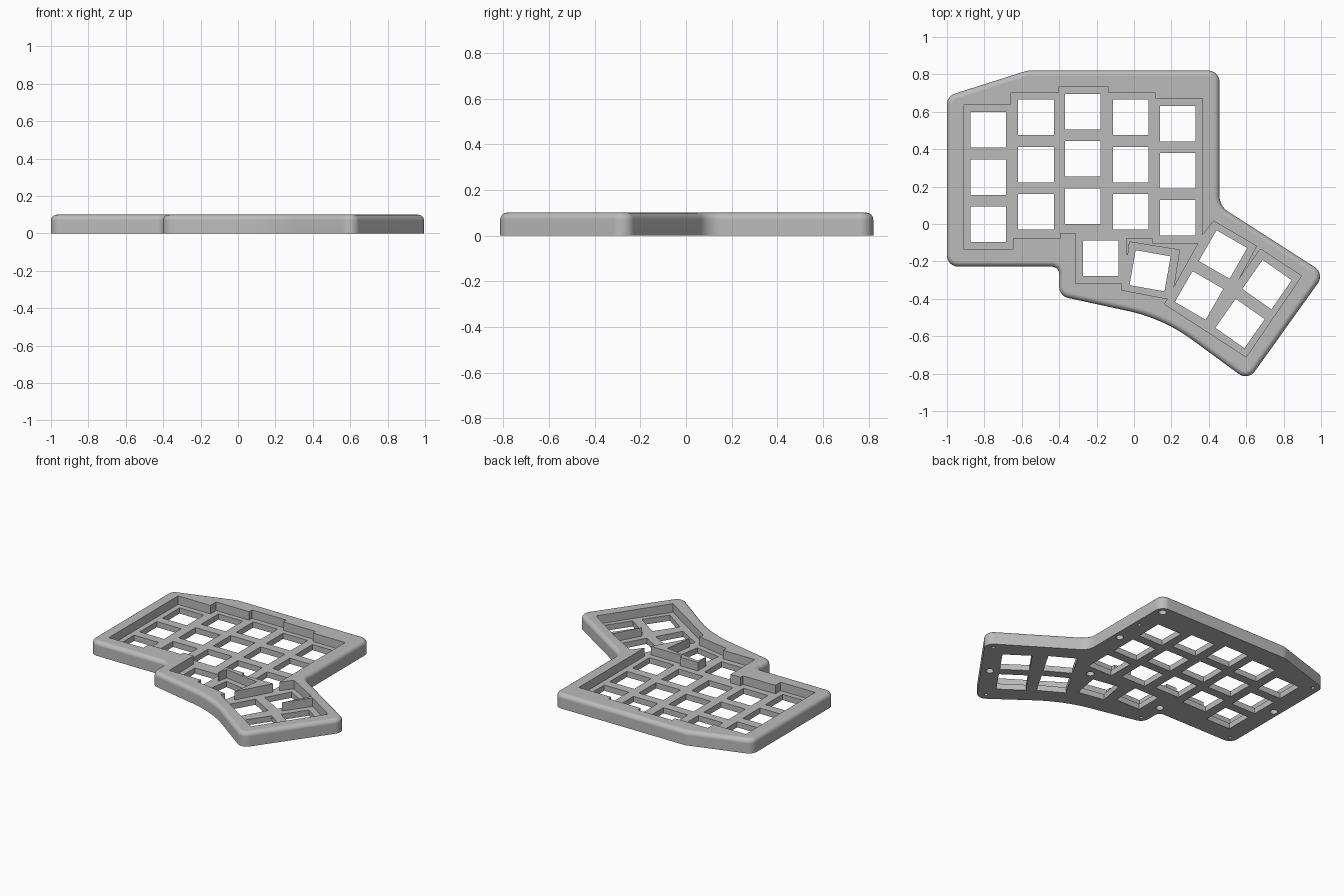
import bpy, bmesh, math
from mathutils import Vector, Matrix

old = bpy.data.objects.get("Cube")
if old:
    bpy.data.objects.remove(old)

HEIGHT, PLATE, FILLET = 0.1, 0.04, 0.03

grey = bpy.data.materials.new("grey_plastic")
grey.use_nodes = True
GREY = (0.5, 0.5, 0.5, 1)
grey.diffuse_color = GREY
grey.node_tree.nodes["Principled BSDF"].inputs["Base Color"].default_value = GREY


def make_object(name, bm):
    bmesh.ops.recalc_face_normals(bm, faces=bm.faces)
    mesh = bpy.data.meshes.new(name)
    bm.to_mesh(mesh)
    bm.free()
    mesh.materials.append(grey)
    obj = bpy.data.objects.new(name, mesh)
    bpy.context.collection.objects.link(obj)
    return obj


def loft(bm, rings):
    """Skin closed rings of equal length and cap both ends."""
    rows = [[bm.verts.new(p) for p in ring] for ring in rings]
    n = len(rows[0])
    for low, high in zip(rows, rows[1:]):
        for i in range(n):
            j = (i + 1) % n
            bm.faces.new((low[i], low[j], high[j], high[i]))
    bm.faces.new(rows[0][::-1])
    bm.faces.new(rows[-1])


def prism(name, points, z0, z1):
    bm = bmesh.new()
    loft(bm, [[(x, y, z) for x, y in points] for z in (z0, z1)])
    return make_object(name, bm)


def rounded(corners):
    """Round a counter-clockwise polygon; gives points with outward normals."""
    out = []
    for i, (x, y, r) in enumerate(corners):
        p = Vector((x, y))
        a = Vector(corners[i - 1][:2])
        b = Vector(corners[(i + 1) % len(corners)][:2])
        d1, d2 = (p - a).normalized(), (b - p).normalized()
        turn = math.atan2(d1.x * d2.y - d1.y * d2.x, d1.dot(d2))
        s = math.copysign(1, turn)
        n1 = Vector((d1.y, -d1.x))
        center = p - d1 * r * math.tan(abs(turn) / 2) - n1 * r * s
        steps = 10
        for k in range(steps + 1):
            n = Matrix.Rotation(turn * k / steps, 2) @ n1
            out.append((center + n * r * s, n))
    return out


def cut(target, cutter):
    mod = target.modifiers.new("cut", 'BOOLEAN')
    mod.operation, mod.solver, mod.object = 'DIFFERENCE', 'EXACT', cutter
    bpy.context.view_layer.objects.active = target
    bpy.ops.object.modifier_apply(modifier=mod.name)
    bpy.data.objects.remove(cutter)


# Case body: rounded outline with a rolled top edge
outline = rounded([
    (-1, -0.228, 0.06), (-0.4, -0.228, 0.04), (-0.4, -0.385, 0.06),
    (0.157, -0.506, 0.9), (0.61, -0.838, 0.06), (1.02, -0.265, 0.06),
    (0.457, 0.096, 0.1), (0.457, 0.82, 0.06), (-0.57, 0.82, 0.1),
    (-1, 0.684, 0.06)])
profile = [(0, 0)]
for k in range(7):
    t = math.pi / 2 * k / 6
    profile.append((FILLET * (1 - math.cos(t)), HEIGHT - FILLET * (1 - math.sin(t))))
bm = bmesh.new()
loft(bm, [[(*(p - n * d), z) for p, n in outline] for d, z in profile])
case = make_object("case", bm)

# Stepped cavity, open at the top
cavity = [
    (-0.912, -0.134), (-0.644, -0.134), (-0.644, -0.075), (-0.393, -0.075),
    (-0.393, -0.048), (-0.313, -0.048), (-0.313, -0.318), (-0.067, -0.318),
    (-0.067, -0.353), (0.18, -0.4), (0.163, -0.428), (0.6, -0.711),
    (0.896, -0.278), (0.676, -0.134), (0.555, -0.303), (0.655, -0.118),
    (0.425, 0.016), (0.366, -0.06), (0.366, 0.67), (0.115, 0.67),
    (0.115, 0.7), (-0.137, 0.7), (-0.137, 0.733), (-0.404, 0.733),
    (-0.404, 0.7), (-0.66, 0.7), (-0.66, 0.636), (-0.912, 0.636)]
cut(case, prism("cavity_cutter", cavity, PLATE, 0.2))

# Square key openings: five columns of three, then the thumb cluster
keys = [(x, top - 0.252 * row, 0)
        for x, top in ((-0.78, 0.503), (-0.524, 0.57), (-0.273, 0.6),
                       (-0.018, 0.57), (0.233, 0.537))
        for row in range(3)]
keys += [(-0.179, -0.182, 0), (0.086, -0.25, -10), (0.476, -0.163, -30),
         (0.348, -0.382, -30), (0.711, -0.324, -35), (0.567, -0.532, -35)]
bm = bmesh.new()
for x, y, angle in keys:
    place = (Matrix.Translation((x, y, 0)) @ Matrix.Rotation(math.radians(angle), 4, 'Z')
             @ Matrix.Diagonal((0.19, 0.19, 0.16, 1)))
    bmesh.ops.create_cube(bm, size=1, matrix=place)

# Blind round holes in the underside: wide foot recesses and narrow screw holes
wide = [(0.405, 0.765), (0.41, 0.346), (0.255, -0.13), (-0.365, -0.18),
        (0.77, -0.515), (-0.955, 0.25)]
narrow = [(0.945, -0.272), (0.595, -0.76), (0.415, 0.55), (-0.355, -0.352),
          (-0.955, -0.182), (-0.95, 0.645)]
for spots, radius, depth in ((wide, 0.025, 0.03), (narrow, 0.011, 0.05)):
    for x, y in spots:
        bmesh.ops.create_cone(bm, cap_ends=True, segments=24, radius1=radius,
                              radius2=radius, depth=2 * depth,
                              matrix=Matrix.Translation((x, y, 0)))
cut(case, make_object("opening_cutter", bm))

# Free-standing wall between the main keys and the thumb keys
divider = prism("dividing_wall", [
    (-0.04, -0.165), (-0.032, -0.165), (-0.024, -0.096), (0.243, -0.139),
    (0.211, -0.342), (0.345, -0.102), (0.1, -0.102), (0.1, -0.075),
    (-0.04, -0.075)], PLATE - 0.005, HEIGHT)

# Smooth the rolled edges, keep the rest crisp
bpy.ops.object.select_all(action='DESELECT')
case.select_set(True)
bpy.context.view_layer.objects.active = case
bpy.ops.object.shade_smooth_by_angle(angle=math.radians(30))
weighted = case.modifiers.new("weighted_normals", 'WEIGHTED_NORMAL')
weighted.keep_sharp = True
